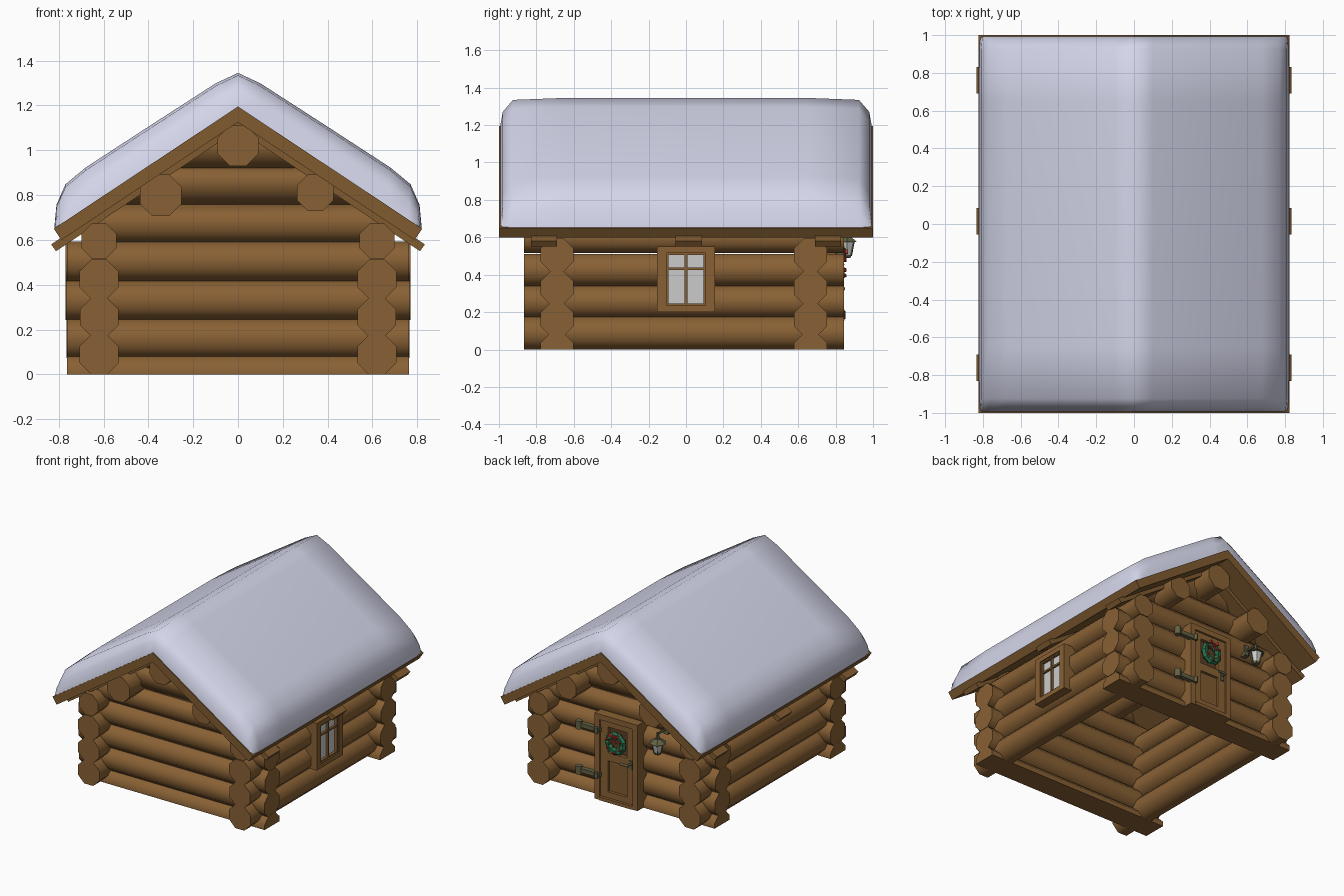
import bpy, bmesh, math, random
from mathutils import Vector, Matrix

if "Cube" in bpy.data.objects:
    bpy.data.objects.remove(bpy.data.objects["Cube"])

random.seed(4)

def mat(name, col):
    m = bpy.data.materials.new(name)
    m.diffuse_color = (*col, 1)
    m.use_nodes = True
    m.node_tree.nodes["Principled BSDF"].inputs["Base Color"].default_value = m.diffuse_color
    return m

WOOD = mat("wood", (0.25, 0.12, 0.035))
TRIM = mat("trim_wood", (0.22, 0.105, 0.03))
DARK = mat("dark_wood", (0.10, 0.05, 0.018))
SNOW = mat("snow", (0.66, 0.67, 0.82))
GLASS = mat("glass", (0.55, 0.55, 0.56))
METAL = mat("metal", (0.13, 0.12, 0.06))
GREEN = mat("green", (0.02, 0.16, 0.07))
RED = mat("red", (0.45, 0.04, 0.03))

def finish(bm, name, m, smooth=None):
    bmesh.ops.recalc_face_normals(bm, faces=bm.faces)
    me = bpy.data.meshes.new(name)
    bm.to_mesh(me)
    bm.free()
    ob = bpy.data.objects.new(name, me)
    bpy.context.collection.objects.link(ob)
    me.materials.append(m)
    if smooth:
        bpy.ops.object.select_all(action='DESELECT')
        ob.select_set(True)
        bpy.context.view_layer.objects.active = ob
        bpy.ops.object.shade_smooth_by_angle(angle=math.radians(smooth))
    return ob

def boxes(name, spans, m):
    """One object from several (x0,x1, y0,y1, z0,z1) blocks."""
    bm = bmesh.new()
    for x0, x1, y0, y1, z0, z1 in spans:
        M = Matrix.Translation(((x0+x1)/2, (y0+y1)/2, (z0+z1)/2)) @ Matrix.Diagonal((x1-x0, y1-y0, z1-z0, 1))
        bmesh.ops.create_cube(bm, size=1, matrix=M)
    return finish(bm, name, m)

def rod(name, a, b, r1, r2=None, n=8, m=WOOD, cuts=(), smooth=50):
    """Tapered rod between two points, optionally trimmed by planes."""
    a, b = Vector(a), Vector(b)
    d = b - a
    bm = bmesh.new()
    M = Matrix.Translation((a+b)/2) @ d.to_track_quat('Z', 'Y').to_matrix().to_4x4() @ Matrix.Rotation(math.pi/n, 4, 'Z')
    bmesh.ops.create_cone(bm, cap_ends=True, segments=n, radius1=r1, radius2=r1 if r2 is None else r2,
                          depth=d.length, matrix=M)
    for co, no in cuts:
        g = bm.verts[:] + bm.edges[:] + bm.faces[:]
        res = bmesh.ops.bisect_plane(bm, geom=g, plane_co=co, plane_no=no, clear_outer=True)
        edges = [e for e in res["geom_cut"] if isinstance(e, bmesh.types.BMEdge)]
        if edges:
            bmesh.ops.contextual_create(bm, geom=edges)
    return finish(bm, name, m, smooth)

def extrude_y(name, pts, y0, y1, m):
    bm = bmesh.new()
    f = bm.faces.new([bm.verts.new((x, y0, z)) for x, z in pts])
    r = bmesh.ops.extrude_face_region(bm, geom=[f])
    bmesh.ops.translate(bm, vec=(0, y1-y0, 0), verts=[v for v in r["geom"] if isinstance(v, bmesh.types.BMVert)])
    return finish(bm, name, m)

def gable(top, tip, low, under):
    """Symmetric chevron section."""
    r = [tip, low]
    return [(0, top), *r, (0, under), *[(-x, z) for x, z in reversed(r)]]

# log walls: end walls run along x, side walls along y
GROUND = [((0, 0, 0), (0, 0, -1))]
ROOF = [((0, 0, 1.15), (s*0.665, 0, 1)) for s in (1, -1)]
for y, side in ((-0.69, "front"), (0.665, "back")):
    for i, z in enumerate((0, 0.16, 0.33, 0.505, 0.675, 0.84, 1.0)):
        h = 0.765 + random.uniform(-0.004, 0.006) if i < 4 else 0.64
        cuts = GROUND if i == 0 else ROOF if i > 3 else ()
        rod(f"{side}_wall_log", (-h, y, z), (h, y, z), 0.095, cuts=cuts)
for x, side in ((-0.62, "left"), (0.62, "right")):
    for z, r in ((0.088, 0.095), (0.255, 0.093), (0.425, 0.094), (0.595, 0.085)):
        rod(f"{side}_wall_log", (x, -0.865, z), (x, 0.845, z), r)

# purlins carrying the roof
for x, z, r in ((0, 1.02, 0.098), (-0.345, 0.8, 0.1), (0.345, 0.81, 0.088)):
    rod("purlin", (x, -0.91, z), (x, 0.91, z), r)

# roof boards and three rafter pairs below
extrude_y("roof_boards", gable(1.195, (0.822, 0.65), (0.788, 0.6), 1.125), -1, 1, TRIM)
for y in (-0.76, 0.015, 0.76):
    extrude_y("rafter", gable(1.135, (0.834, 0.58), (0.812, 0.55), 1.092), y-0.07, y+0.07, TRIM)

# snow blanket: thickness over the roof slope, fading at the gable ends
half = [(0, 0.15), (0.1, 0.17), (0.4, 0.176), (0.68, 0.18), (0.77, 0.165), (0.81, 0.1), (0.82, 0)]
prof = [(-x, t) for x, t in reversed(half[1:])] + half
ends = [(0.993, 0), (0.98, 0.5), (0.925, 0.93), (0.65, 1)]
rows = [(-y, f) for y, f in ends] + list(reversed(ends))
bm = bmesh.new()
grid = []
for y, f in rows:
    w = 0.985 + 0.015*f
    grid.append([bm.verts.new((x*w, y, 1.195 - 0.665*abs(x*w) + t*f)) for x, t in prof])
for a, b in zip(grid, grid[1:]):
    for i in range(len(prof)-1):
        bm.faces.new((a[i], a[i+1], b[i+1], b[i]))
finish(bm, "roof_snow", SNOW, 60)

# window on the right wall
boxes("window_frame", [(0.62, 0.755, s*0.13-0.025, s*0.13+0.025, 0.2, 0.55) for s in (-1, 1)]
      + [(0.62, 0.755, -0.105, 0.105, z, z+0.035) for z in (0.2, 0.515)], WOOD)
boxes("window_bars", [(0.71, 0.742, -0.007, 0.007, 0.235, 0.515), (0.71, 0.741, -0.105, 0.105, 0.425, 0.439)]
      + [(0.71, 0.745, s*0.1-0.006, s*0.1+0.006, 0.235, 0.515) for s in (-1, 1)]
      + [(0.71, 0.745, -0.1, 0.1, z, z+0.012) for z in (0.233, 0.505)], WOOD)
boxes("window_glass", [(0.71, 0.726, -0.105, 0.105, 0.235, 0.515)], GLASS)

# door on the back wall
boxes("door_frame", [(s*0.157-0.02, s*0.157+0.02, 0.6, 0.82, 0, 0.635) for s in (-1, 1)]
      + [(-0.137, 0.137, 0.6, 0.82, 0.595, 0.635), (-0.137, 0.137, 0.6, 0.825, 0, 0.025)], WOOD)
boxes("door_rails", [(s*0.108-0.03, s*0.108+0.03, 0.74, 0.805, 0.025, 0.595) for s in (-1, 1)]
      + [(-0.08, 0.08, 0.74, 0.805, a, b) for a, b in ((0.025, 0.07), (0.3, 0.36), (0.55, 0.595))], WOOD)
boxes("door_lower_panel", [(-0.08, 0.08, 0.74, 0.785, 0.07, 0.3)], TRIM)
boxes("door_upper_panel", [(-0.08, 0.08, 0.74, 0.78, 0.36, 0.55)], DARK)

# hinges with pins
for z in (0.185, 0.52):
    boxes("hinge_strap", [(0.13, 0.3, 0.8, 0.835, z-0.015, z+0.015)], METAL)
    rod("hinge_pin", (0.3, 0.826, z-0.03), (0.3, 0.826, z+0.03), 0.024, m=METAL)
    rod("hinge_knuckle", (0.15, 0.84, z-0.022), (0.15, 0.84, z+0.022), 0.013, m=METAL)

# door handle
boxes("handle_plate", [(-0.125, -0.098, 0.8, 0.812, 0.285, 0.35)], METAL)
rod("handle_stem", (-0.111, 0.81, 0.325), (-0.111, 0.845, 0.325), 0.008, m=METAL)
rod("handle_lever", (-0.118, 0.843, 0.325), (-0.05, 0.843, 0.325), 0.009, m=METAL)

# wreath: faceted ring with berries and a bow
bm = bmesh.new()
N, K = 18, 6
rings = []
for i in range(N):
    a = 2*math.pi*i/N
    r = 0.021 if i % 2 else 0.028
    rings.append([bm.verts.new(((0.06 + r*math.cos(b))*math.cos(a), 0.825 + r*math.sin(b)*0.9,
                                0.455 + (0.06 + r*math.cos(b))*math.sin(a)))
                  for b in (2*math.pi*k/K for k in range(K))])
for i in range(N):
    p, q = rings[i], rings[(i+1) % N]
    for k in range(K):
        bm.faces.new((p[k], p[(k+1) % K], q[(k+1) % K], q[k]))
finish(bm, "wreath", GREEN)
bm = bmesh.new()
for i in range(6):
    a = 2*math.pi*i/6 + 0.5
    bmesh.ops.create_icosphere(bm, subdivisions=1, radius=0.011,
                               matrix=Matrix.Translation((0.06*math.cos(a), 0.85, 0.455 + 0.06*math.sin(a))))
finish(bm, "wreath_berries", RED)
for s in (-1, 1):
    rod("bow_loop", (0, 0.852, 0.515), (s*0.035, 0.855, 0.523), 0.005, 0.016, n=4, m=RED)
    rod("bow_tail", (0, 0.852, 0.515), (s*0.022, 0.852, 0.47), 0.004, 0.009, n=4, m=RED)

# hanging lantern beside the door
lx, ly = -0.37, 0.86
rod("lantern_base", (lx, ly, 0.49), (lx, ly, 0.505), 0.022, 0.03, n=6, m=METAL, smooth=30)
rod("lantern_glass", (lx, ly, 0.505), (lx, ly, 0.575), 0.026, 0.043, n=6, m=GLASS, smooth=30)
rod("lantern_cap", (lx, ly, 0.575), (lx, ly, 0.605), 0.062, 0.022, n=6, m=METAL, smooth=30)
rod("lantern_top", (lx, ly, 0.605), (lx, ly, 0.65), 0.014, 0.008, n=6, m=METAL, smooth=30)
for i in range(6):
    c, s = math.cos(i*math.pi/3), math.sin(i*math.pi/3)
    rod("lantern_rib", (lx+0.027*c, ly+0.027*s, 0.5), (lx+0.044*c, ly+0.044*s, 0.578), 0.004, n=4, m=METAL)
rod("lantern_arm", (lx, 0.72, 0.64), (lx, ly+0.005, 0.64), 0.009, n=6, m=METAL)
boxes("lantern_bracket", [(lx-0.018, lx+0.018, 0.72, 0.765, 0.6, 0.68)], METAL)
